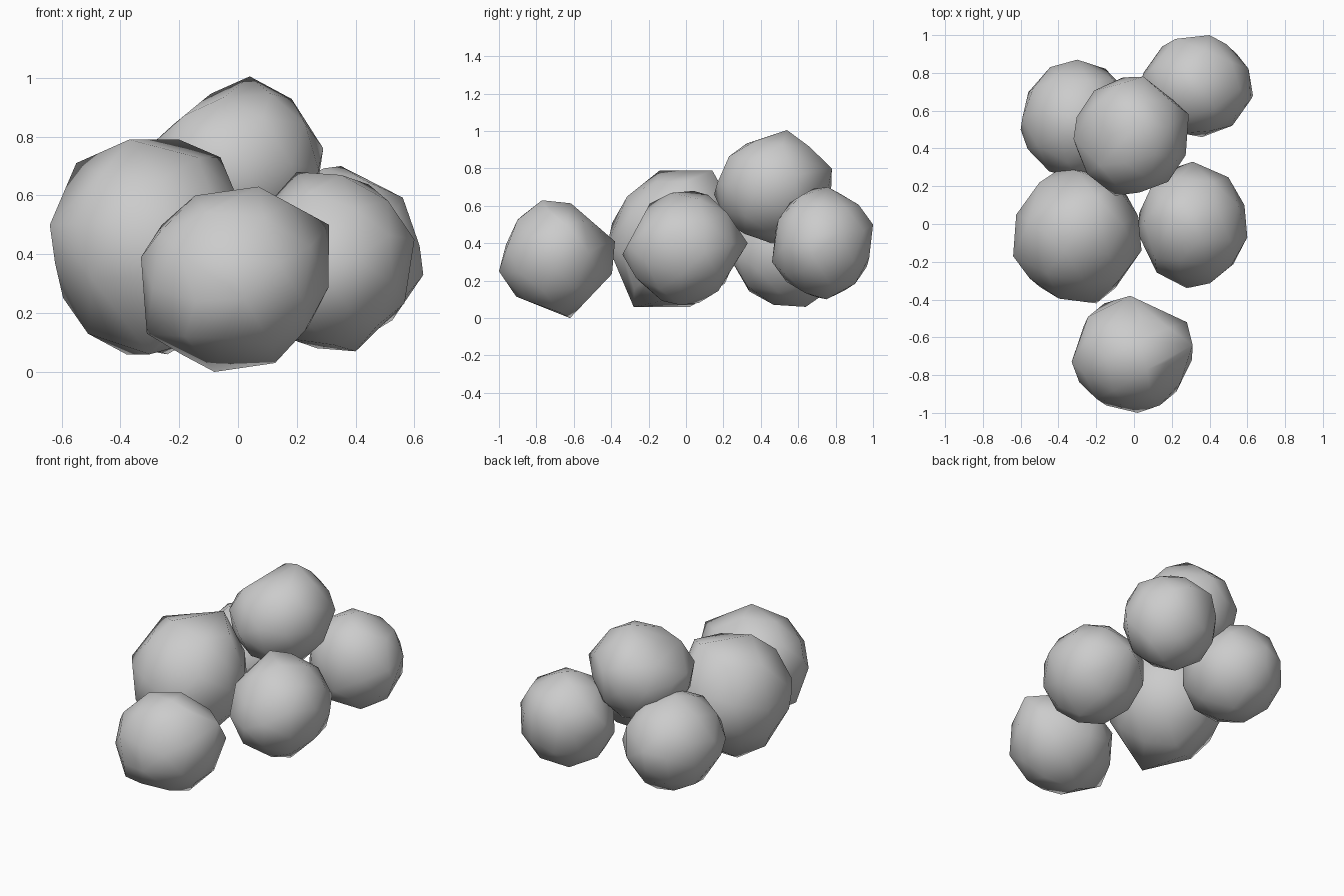
import bpy, bmesh
from mathutils import Vector, Euler

if "Cube" in bpy.data.objects:
    bpy.data.objects.remove(bpy.data.objects["Cube"])

# Extreme corners of each boulder: left, right, front, back, bottom, top, extras
BOULDERS = {
    "front_boulder": [(-.33, -.73, .39), (.31, -.64, .50), (.02, -1, .25),
                      (-.02, -.38, .41), (-.08, -.62, 0), (.07, -.77, .63), (-.31, -.68, .13),
                      (-.18, -.89, .12), (.28, -.52, .35)],
    "left_boulder": [(-.64, -.17, .50), (.04, -.14, .45), (-.20, -.42, .39),
                     (-.38, .30, .40), (-.30, -.28, .06), (-.20, .14, .79), (-.37, -.14, .79),
                     (-.38, .02, .06), (-.55, .02, .71), (-.06, .0, .73), (-.51, -.08, .13)],
    "right_boulder": [(.02, -.05, .35), (.60, -.07, .45), (.28, -.34, .34),
                      (.31, .33, .40), (.40, -.03, .07), (.20, .04, .68)],
    "back_left_boulder": [(-.60, .50, .32), (0, .55, .40), (-.25, .23, .33),
                          (-.30, .87, .40), (-.24, .64, .06), (-.33, .58, .66)],
    "top_boulder": [(-.32, .45, .75), (.29, .58, .76), (-.10, .15, .66),
                    (.05, .78, .80), (-.02, .46, .40), (.04, .54, 1.005)],
    "back_right_boulder": [(.04, .77, .45), (.63, .68, .33), (.36, .46, .30),
                           (.40, 1.0, .50), (.40, .75, .10), (.35, .76, .70), (.22, .98, .52)],
}

# Flattened flanks: axes of the view, then two points on the flat
FLATS = {
    "front_boulder": ["yz -.43 .2 -.62 0", "yz -.87 .1 -.62 0", "yz -.6 .6 -.39 .41",
                      "xy .28 -.52 -.02 -.38", "xz .16 .05 .31 .25", "yz -1 .25 -.95 .44"],
    "right_boulder": ["yz .17 .14 .32 .4", "yz -.34 .34 -.2 .6", "yz -.34 .34 -.2 .1",
                      "yz .15 .67 .32 .41"],
    "left_boulder": ["yz -.41 .39 -.28 .06", "yz -.37 .6 -.16 .79"],
    "top_boulder": ["yz .25 .91 .54 1", "yz .54 1 .77 .84", "yz .14 .66 .25 .91",
                    "xz -.24 .825 -.1 .94", "xz -.1 .945 .04 1", "xy .09 .78 .28 .58"],
}


def flatten(points, centre, spec):
    axes, *nums = spec.split()
    i, j = ("xyz".index(a) for a in axes)
    a, b, c, d = map(float, nums)
    on, n = Vector(), Vector()
    on[i], on[j] = a, b
    n[i], n[j] = d - b, a - c
    n.normalize()
    if (centre - on).dot(n) > 0:
        n = -n
    for p in points:
        p -= n * max(0, (p - on).dot(n))


def boulder(name, tips, turn):
    tips = [Vector(t) for t in tips]
    lo = Vector([min(t[i] for t in tips) for i in range(3)])
    hi = Vector([max(t[i] for t in tips) for i in range(3)])
    centre, half = (lo + hi) / 2, (hi - lo) / 2
    bm = bmesh.new()
    # Coarse ball, turned and stretched to the boulder's size
    bmesh.ops.create_icosphere(bm, subdivisions=2, radius=1.0,
                               matrix=Euler(turn).to_matrix().to_4x4())
    points = [centre + v.co * half for v in bm.verts]
    bm.clear()
    # Press the flat flanks
    for spec in FLATS.get(name, []):
        flatten(points, centre, spec)
    # Pull the nearest corners out to the extremes
    for t in tips:
        points.remove(min(points, key=lambda p: (p - t).length))
    # Convex skin over everything
    for p in points + tips:
        bm.verts.new(p)
    bmesh.ops.convex_hull(bm, input=list(bm.verts))
    bmesh.ops.delete(bm, geom=[v for v in bm.verts if not v.link_faces], context='VERTS')
    bmesh.ops.recalc_face_normals(bm, faces=list(bm.faces))
    for f in bm.faces:
        f.smooth = True
    mesh = bpy.data.meshes.new(name)
    bm.to_mesh(mesh)
    bm.free()
    bpy.context.collection.objects.link(bpy.data.objects.new(name, mesh))


for k, (name, tips) in enumerate(BOULDERS.items()):
    boulder(name, tips, (0.3 + 0.7 * k, 0.5 * k, 0.2 + 0.9 * k))
